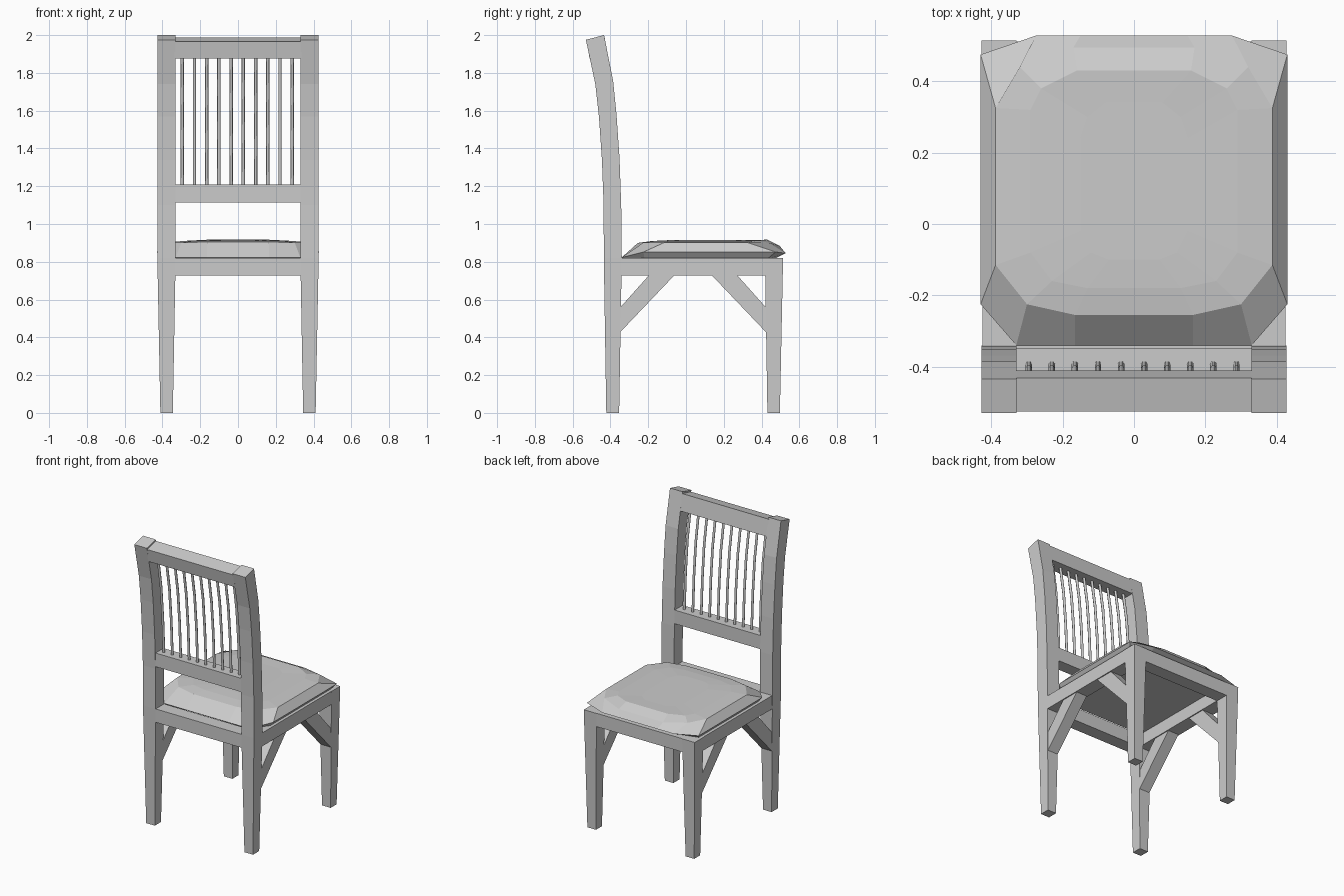
import bpy, bmesh


def finish(name, bm):
    bmesh.ops.recalc_face_normals(bm, faces=bm.faces)
    me = bpy.data.meshes.new(name)
    bm.to_mesh(me)
    bm.free()
    ob = bpy.data.objects.new(name, me)
    bpy.context.collection.objects.link(ob)
    return ob


def loft(name, rings):
    """Skin a stack of equal-length closed rings and cap both ends."""
    bm = bmesh.new()
    rows = [[bm.verts.new(p) for p in r] for r in rings]
    n = len(rows[0])
    for a, b in zip(rows, rows[1:]):
        for i in range(n):
            j = (i + 1) % n
            bm.faces.new((a[i], a[j], b[j], b[i]))
    bm.faces.new(rows[0])
    bm.faces.new(rows[-1])
    return finish(name, bm)


def prism(name, yz, x0, x1):
    """Extrude a y-z profile across x."""
    return loft(name, [[(x, y, z) for y, z in yz] for x in (x0, x1)])


def box(y0, y1, z0, z1):
    return [(y0, z0), (y1, z0), (y1, z1), (y0, z1)]


def column(name, side, sections):
    """Square column; section = (x in, x out, y back, z back, y front, z front)."""
    loft(name, [[(side * xi, yb, zb), (side * xo, yb, zb),
                 (side * xo, yf, zf), (side * xi, yf, zf)]
                for xi, xo, yb, zb, yf, zf in sections])


W = (0.33, 0.427)
back_curve = [(-0.435, 0.82, -0.34, 0.82), (-0.436, 1.10, -0.343, 1.10),
              (-0.445, 1.34, -0.352, 1.35), (-0.461, 1.57, -0.368, 1.58),
              (-0.48, 1.74, -0.386, 1.76), (-0.53, 1.975, -0.434, 2.0)]

for side, label in ((-1, "left"), (1, "right")):
    # legs, the back pair continuing into curved posts
    column("back_post_" + label, side,
           [(0.345, 0.411, -0.422, 0, -0.354, 0)] + [W + c for c in back_curve])
    column("front_leg_" + label, side,
           [(0.345, 0.411, 0.431, 0, 0.497, 0), W + (0.418, 0.82, 0.514, 0.82)])
    # side apron and diagonal braces
    prism("side_apron_" + label, box(-0.345, 0.42, 0.727, 0.82), side * 0.33, side * 0.425)
    prism("back_brace_" + label,
          [(-0.36, 0.415), (-0.06, 0.73), (-0.195, 0.73), (-0.36, 0.545)],
          side * 0.337, side * 0.418)
    prism("front_brace_" + label,
          [(0.435, 0.415), (0.135, 0.73), (0.27, 0.73), (0.435, 0.545)],
          side * 0.337, side * 0.418)

# cross rails
prism("front_apron", box(0.42, 0.512, 0.727, 0.82), -0.335, 0.335)
prism("back_apron", box(-0.433, -0.341, 0.727, 0.82), -0.335, 0.335)
prism("lower_back_rail", box(-0.435, -0.347, 1.115, 1.21), -0.335, 0.335)
prism("top_back_rail", [(-0.51, 1.875), (-0.41, 1.875), (-0.431, 1.988), (-0.526, 1.965)],
      -0.335, 0.335)

# thin curved spindles
for i in range(10):
    cu = bpy.data.curves.new("spindle", "CURVE")
    cu.dimensions = "3D"
    cu.bevel_depth = 0.009
    cu.bevel_resolution = 1
    sp = cu.splines.new("POLY")
    path = [(-0.392, 1.19), (-0.405, 1.45), (-0.425, 1.68), (-0.459, 1.89)]
    sp.points.add(len(path) - 1)
    for p, (y, z) in zip(sp.points, path):
        p.co = (-0.295 + i * 0.0647, y, z, 1)
    bpy.context.collection.objects.link(bpy.data.objects.new("spindle_%d" % (i + 1), cu))

# faceted seat cushion: right half of each ring, mirrored
halves = [
    [(0.16, -0.33, 0.815), (0.32, -0.33, 0.815), (0.40, -0.22, 0.815),
     (0.40, 0.43, 0.815), (0.27, 0.465, 0.815), (0.15, 0.465, 0.815)],
    [(0.165, -0.34, 0.823), (0.33, -0.34, 0.823), (0.43, -0.225, 0.852),
     (0.43, 0.475, 0.852), (0.275, 0.528, 0.845), (0.15, 0.528, 0.845)],
    [(0.165, -0.255, 0.9), (0.30, -0.225, 0.902), (0.388, -0.115, 0.902),
     (0.388, 0.325, 0.902), (0.32, 0.44, 0.9), (0.17, 0.495, 0.885)],
    [(0.13, -0.18, 0.91), (0.23, -0.16, 0.91), (0.29, -0.08, 0.91),
     (0.29, 0.32, 0.91), (0.26, 0.38, 0.912), (0.16, 0.43, 0.917)],
    [(0.07, -0.1, 0.914), (0.12, -0.08, 0.914), (0.15, -0.02, 0.914),
     (0.15, 0.24, 0.914), (0.13, 0.3, 0.914), (0.08, 0.34, 0.915)],
]
loft("seat_cushion", [h + [(-x, y, z) for x, y, z in reversed(h)] for h in halves])
